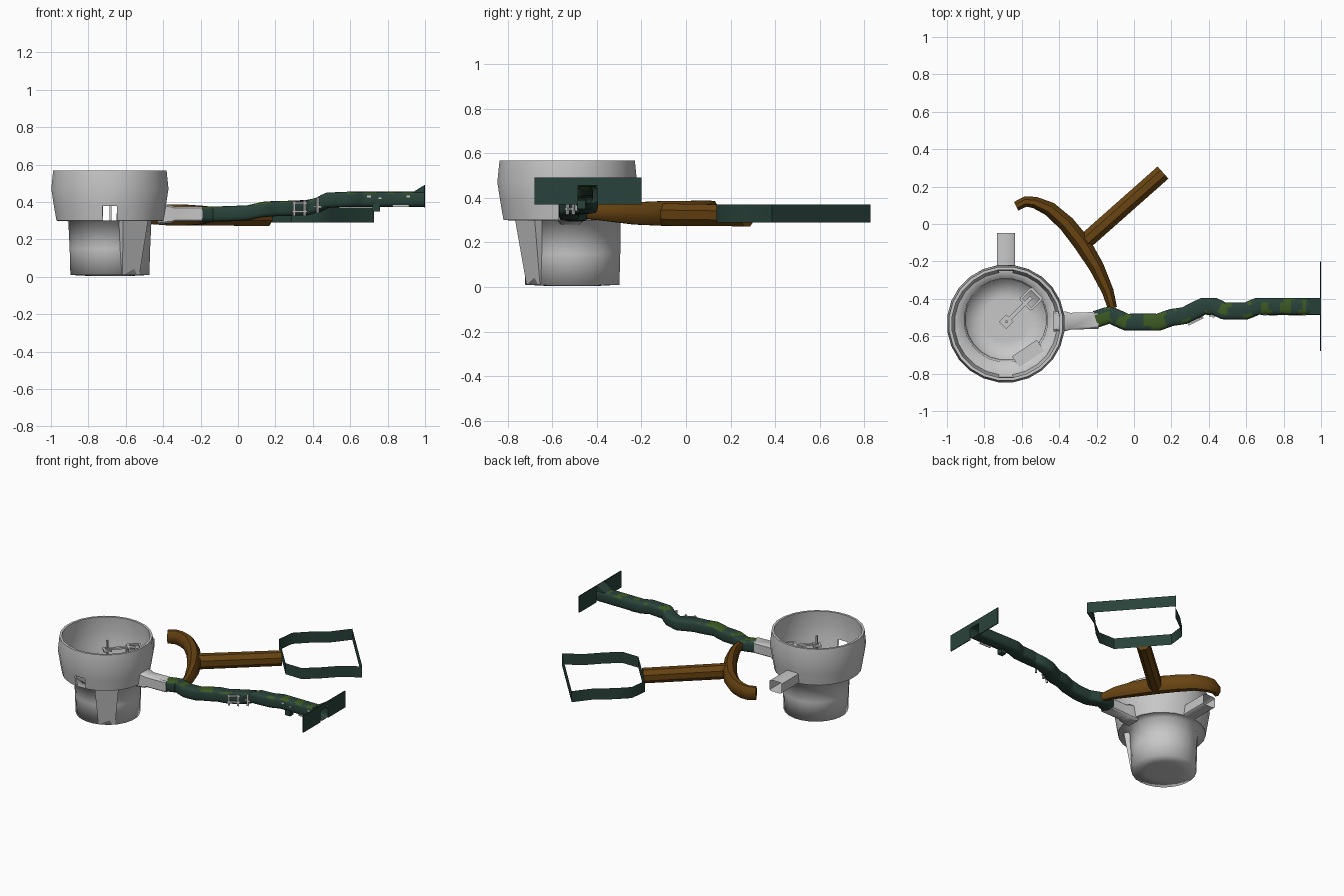
import bpy, bmesh, math
from mathutils import Vector, noise

if "Cube" in bpy.data.objects:
    bpy.data.objects.remove(bpy.data.objects["Cube"])


def mat(name, col):
    m = bpy.data.materials.new(name)
    m.diffuse_color = (*col, 1)
    m.use_nodes = True
    m.node_tree.nodes["Principled BSDF"].inputs["Base Color"].default_value = m.diffuse_color
    return m


GREY = mat("pale grey", (0.58, 0.58, 0.58))
BROWN = mat("wood brown", (0.14, 0.058, 0.006))
GREEN = mat("dark green", (0.022, 0.055, 0.043))
MOSS = mat("moss green", (0.045, 0.10, 0.016))


def finish(bm, name, *mats, angle=40):
    me = bpy.data.meshes.new(name)
    bm.to_mesh(me)
    bm.free()
    me.shade_smooth()
    me.set_sharp_from_angle(angle=math.radians(angle))
    for m in mats:
        me.materials.append(m)
    ob = bpy.data.objects.new(name, me)
    bpy.context.collection.objects.link(ob)
    return ob


def lathe(name, profile, m, n=24, skip=None, angle=40):
    """profile rows: radius, z, centre y; faces are centred on the axes"""
    bm = bmesh.new()
    rings = []
    for r, z, cy in profile:
        rings.append([bm.verts.new((-0.685 + r * math.cos((j - 0.5) * math.tau / n),
                                    cy + r * math.sin((j - 0.5) * math.tau / n), z)) for j in range(n)])
    for i in range(len(rings) - 1):
        for j in range(n):
            if skip and skip(i, j):
                continue
            k = (j + 1) % n
            bm.faces.new((rings[i][j], rings[i][k], rings[i + 1][k], rings[i + 1][j]))
    bmesh.ops.remove_doubles(bm, verts=bm.verts, dist=1e-5)
    return finish(bm, name, m, angle=angle)


def sweep(name, path, mats, n=8, power=1.0, caps=True, rule=None, angle=40):
    """path rows: x, y, z, half width, half height; rounded section kept upright"""
    bm = bmesh.new()
    P = [Vector(p[:3]) for p in path]
    rings = []
    for i, p in enumerate(path):
        t = P[min(i + 1, len(P) - 1)] - P[max(i - 1, 0)]
        side = Vector((t.y, -t.x, 0)).normalized()
        ring = []
        for j in range(n):
            a = (j + 0.5) * math.tau / n
            c, s = math.cos(a), math.sin(a)
            c = math.copysign(abs(c) ** power, c)
            s = math.copysign(abs(s) ** power, s)
            ring.append(bm.verts.new(P[i] + side * c * p[3] + Vector((0, 0, s * p[4]))))
        rings.append(ring)
    for a, b in zip(rings, rings[1:]):
        for j in range(n):
            k = (j + 1) % n
            bm.faces.new((a[j], a[k], b[k], b[j]))
    if caps:
        bm.faces.new(rings[0])
        bm.faces.new(rings[-1][::-1])
    bm.normal_update()
    if caps:
        bmesh.ops.recalc_face_normals(bm, faces=bm.faces)
    else:
        bmesh.ops.reverse_faces(bm, faces=bm.faces)
    if rule:
        for f in bm.faces:
            f.material_index = rule(f)
    return finish(bm, name, *mats, angle=angle)


def box(name, lo, hi, m, rot=0):
    bm = bmesh.new()
    bmesh.ops.create_cube(bm, size=1)
    lo, hi = Vector(lo), Vector(hi)
    for v in bm.verts:
        v.co = Vector(a * b for a, b in zip(v.co, hi - lo))
    ob = finish(bm, name, m)
    ob.location = (lo + hi) / 2
    ob.rotation_euler.z = rot
    return ob


# Cup: lower body and wide upper band with three ports
lathe("cup_base", [(0, .005, -.51), (.12, .005, -.51), (.213, .01, -.51), (.217, .15, -.51),
                   (.224, .297, -.515), (.288, .30, -.53)], GREY, angle=120)
CY = -.533
lathe("cup_band", [(.288, .30, CY), (.302, .38, CY), (.316, .47, CY), (.306, .568, CY),
                   (.290, .568, CY), (.298, .47, CY), (.288, .38, CY), (.275, .30, CY)], GREY,
      skip=lambda i, j: i in (0, 6) and j in (0, 6, 18))

# Sloping chute on the front right of the lower body
bm = bmesh.new()
bmesh.ops.create_cube(bm, size=1)
out = Vector((.55, -.83, 0))
for v in bm.verts:
    top = v.co.z > 0
    r = (.25 if top else .205) if v.co.y < 0 else .18
    w = v.co.x * (.16 if top else .11)
    v.co = Vector((-.685, -.515, .30 if top else .01)) + out * r + Vector((.83, .55, 0)) * w
finish(bm, "cup_chute", GREY)

# Square spouts on the right and the back
SQ = 0.25
sweep("spout_right", [(-.43, -.52, .335, .055, .055), (-.36, -.52, .335, .052, .05),
                      (-.34, -.52, .335, .046, .041), (-.19, -.515, .335, .046, .041)], [GREY], power=SQ, caps=False)
sweep("spout_back", [(-.685, -.25, .34, .049, .041), (-.685, -.048, .34, .049, .041)], [GREY], power=SQ, caps=False)

# Little pointer mounted inside the cup
A = math.radians(45)
box("pointer_post", (-.688, -.528, .30), (-.676, -.516, .53), GREY)
box("pointer_bar", (-.72, -.472, .462), (-.52, -.452, .474), GREY, A)
box("pointer_hub", (-.71, -.55, .455), (-.655, -.495, .467), GREY, A)
for k in (-1, 1):
    dx, dy = -.028 * k, .028 * k
    box("pointer_frame_side", (-.59 + dx, -.407 + dy, .46), (-.51 + dx, -.393 + dy, .475), GREY, A)
    box("pointer_frame_end", (-.55 + .028 * k - .007, -.40 + .028 * k - .04, .46),
        (-.55 + .028 * k + .007, -.40 + .028 * k + .04, .475), GREY, A)

# Mossy arm: bent hollow square tube
keys = [(-.205, -.51, .335), (-.13, -.485, .335), (-.04, -.525, .338), (.05, -.525, .342), (.13, -.525, .36),
        (.20, -.50, .365), (.27, -.49, .366), (.37, -.44, .37), (.43, -.44, .385), (.48, -.465, .41),
        (.60, -.465, .415), (.66, -.44, .415), (1.0, -.44, .415)]
path = []
for a, b in zip(keys, keys[1:]):
    steps = max(1, round((b[0] - a[0]) / .02))
    path += [tuple(p + (q - p) * s / steps for p, q in zip(a, b)) + (.046, .041) for s in range(steps)]
path.append(keys[-1] + (.046, .041))


def mossy(f):
    c = f.calc_center_median()
    return int(f.normal.z > .3 and noise.noise(c * 17) > .2)


sweep("mossy_arm", path, [GREEN, MOSS], n=16, power=.5, caps=False, rule=mossy)

# End plate around the arm's opening, with a scoop above it
for lo, hi in (((-.68, .37), (-.484, .49)), ((-.396, .37), (-.20, .49)), ((-.484, .455), (-.396, .49))):
    box("end_plate", (.994, lo[0], lo[1]), (1.0, hi[0], hi[1]), GREEN)
bm = bmesh.new()
vs = [bm.verts.new((x, y, z)) for y in (-.484, -.396) for x, z in ((.93, .45), (.996, .45), (.996, .49))]
bm.faces.new((vs[0], vs[2], vs[5], vs[3]))
bm.faces.new(vs[:3])
bm.faces.new(vs[3:][::-1])
finish(bm, "end_scoop", GREEN)

# Pale frames and chips on the arm's front side
R = math.radians(27)
for x, y, z0, z1 in ((.30, -.532, .325, .405), (.355, -.505, .325, .41), (.425, -.495, .34, .425)):
    box("arm_frame_post", (x - .006, y - .006, z0), (x + .006, y + .006, z1), GREY, R)
for z in (.345, .39):
    box("arm_frame_rail", (.285, -.524, z), (.375, -.514, z + .01), GREY, R)
box("arm_frame_rail", (.40, -.495, .37), (.46, -.485, .38), GREY)
for x, z, w in ((.70, .43, .02), (.87, .378, .09), (.76, .42, .015), (.91, .43, .02)):
    box("arm_chip", (x - w / 2, -.488, z - .005), (x + w / 2, -.482, z + .005), GREY)
box("arm_nub", (.72, -.488, .35), (.76, -.45, .39), GREEN)

# Wooden fork and handle
fork = [(-.115, -.45, .335, .027, .03), (-.14, -.36, .335, .034, .042), (-.20, -.23, .33, .043, .054),
        (-.28, -.10, .33, .05, .06), (-.36, .0, .33, .047, .06), (-.45, .08, .335, .042, .058),
        (-.53, .115, .335, .034, .055), (-.58, .12, .335, .03, .052), (-.63, .095, .335, .028, .048)]
sweep("wooden_fork", fork, [BROWN])
sweep("wooden_handle", [(-.28, -.11, .325, .047, .054), (.155, .275, .32, .047, .052)], [BROWN])

# Elastic band: thin upright ribbon looped at the handle's end
half = [(0, .19), (.095, .275), (.21, .28), (.35, .27), (.495, .295)]
loop = half + [(u, -n) for u, n in half[::-1]]
bm = bmesh.new()
pairs = []
for u, n in loop:
    x, y = .16 + .75 * u - .66 * n, .28 + .66 * u + .75 * n
    pairs.append([bm.verts.new((x, y, z)) for z in (.29, .37)])
for a, b in zip(pairs, pairs[1:] + pairs[:1]):
    bm.faces.new((a[0], a[1], b[1], b[0]))
finish(bm, "elastic_band", GREEN)
